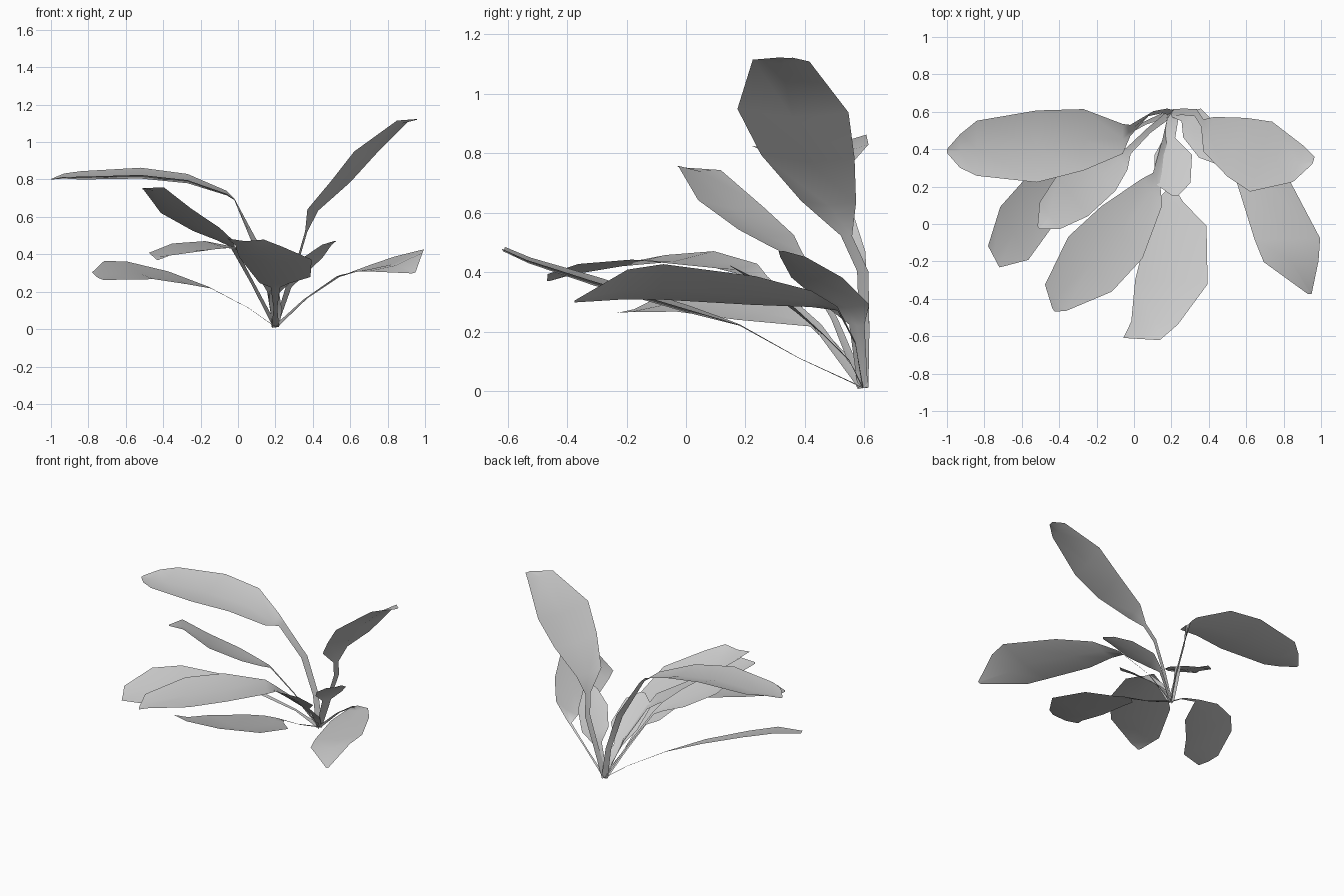
import bpy
from mathutils import Vector

BASE = (0.2, 0.595, 0.01, 0.02)


def leaf(name, side, rows, fold=0.12, stem=0, stem_side=(1, 0.3, 0.5)):
    """Creased strip: each row is a midrib point plus half width, spread along side.
    The first few rows (stem) may use their own side direction."""
    rows = [BASE] + rows
    verts, faces = [], []
    for i, (x, y, z, w) in enumerate(rows):
        across = Vector(stem_side if i < stem else side).normalized()
        mid = Vector((x, y, z))
        lift = Vector((0, 0, fold * w))
        verts += [mid - across * w + lift, mid, mid + across * w + lift]
    for i in range(len(rows) - 1):
        for j in range(2):
            a = i * 3 + j
            faces.append((a, a + 1, a + 4, a + 3))
    mesh = bpy.data.meshes.new(name)
    mesh.from_pydata(verts, [], faces)
    for p in mesh.polygons:
        p.use_smooth = True
    obj = bpy.data.objects.new(name, mesh)
    bpy.context.collection.objects.link(obj)
    return obj


# upper left leaf
leaf("leaf_left_high", (0, 1, 0.1), [
    (0.165, 0.605, 0.22, 0.018), (0.09, 0.59, 0.46, 0.02), (-0.02, 0.5, 0.69, 0.03),
    (-0.06, 0.455, 0.715, 0.08), (-0.27, 0.45, 0.78, 0.165), (-0.52, 0.415, 0.805, 0.193),
    (-0.84, 0.405, 0.8, 0.148), (-0.93, 0.39, 0.805, 0.09), (-1.0, 0.39, 0.8, 0.01)],
    0.2, stem=3, stem_side=(0.7, 0.7, 0.3))

# middle left leaf, rising
leaf("leaf_left_middle", (0.6, -0.8, 0.08), [
    (0.08, 0.5, 0.24, 0.015), (-0.03, 0.39, 0.44, 0.02), (-0.07, 0.34, 0.47, 0.06),
    (-0.17, 0.27, 0.52, 0.117), (-0.33, 0.15, 0.615, 0.137),
    (-0.45, 0.045, 0.74, 0.09), (-0.51, -0.02, 0.752, 0.01)])

# low left leaf
leaf("leaf_left_low", (0.45, -0.85, -0.3), [
    (0.06, 0.54, 0.11, 0.01), (-0.15, 0.43, 0.22, 0.015), (-0.32, 0.27, 0.26, 0.115),
    (-0.52, 0.1, 0.295, 0.157), (-0.64, -0.05, 0.295, 0.168), (-0.75, -0.175, 0.275, 0.068)])

# front left leaf
leaf("leaf_front_left", (0.62, -0.78, -0.08), [
    (0.165, 0.44, 0.22, 0.02), (0.12, 0.25, 0.38, 0.03), (0.095, 0.17, 0.41, 0.09),
    (-0.065, -0.045, 0.435, 0.178), (-0.235, -0.215, 0.42, 0.188),
    (-0.42, -0.395, 0.39, 0.09), (-0.43, -0.46, 0.37, 0.01)])

# front leaf
leaf("leaf_front", (1, -0.06, -0.03), [
    (0.2, 0.38, 0.11, 0.01), (0.2, 0.18, 0.22, 0.025), (0.19, 0.12, 0.235, 0.075),
    (0.235, 0.0, 0.265, 0.153), (0.2, -0.31, 0.355, 0.194),
    (0.11, -0.53, 0.43, 0.125), (0.04, -0.615, 0.47, 0.098)])

# small centre leaf
leaf("leaf_centre_small", (1, 0, 0), [
    (0.205, 0.55, 0.1, 0.03), (0.19, 0.46, 0.19, 0.03), (0.21, 0.37, 0.265, 0.1),
    (0.205, 0.22, 0.375, 0.097), (0.22, 0.15, 0.42, 0.015)])

# tall right leaf
leaf("leaf_right_high", (-0.3, -0.95, 0.03), [
    (0.26, 0.6, 0.2, 0.018), (0.33, 0.595, 0.4, 0.02), (0.365, 0.54, 0.52, 0.02),
    (0.4, 0.48, 0.625, 0.097), (0.55, 0.41, 0.77, 0.165), (0.68, 0.36, 0.92, 0.196),
    (0.88, 0.32, 1.1, 0.1), (0.96, 0.34, 1.12, 0.02)])

# small right leaf
leaf("leaf_right_small", (-0.5, -0.82, 0), [
    (0.27, 0.575, 0.22, 0.03), (0.31, 0.54, 0.28, 0.09), (0.4, 0.44, 0.37, 0.1),
    (0.475, 0.36, 0.445, 0.05), (0.52, 0.32, 0.47, 0.01)])

# low right leaf
leaf("leaf_right_low", (0.94, 0.02, 0.32), [
    (0.36, 0.57, 0.16, 0.012), (0.53, 0.51, 0.275, 0.02), (0.61, 0.42, 0.3, 0.085),
    (0.69, 0.23, 0.32, 0.15), (0.82, -0.08, 0.345, 0.185), (0.84, -0.2, 0.34, 0.155),
    (0.94, -0.375, 0.3, 0.01)])
